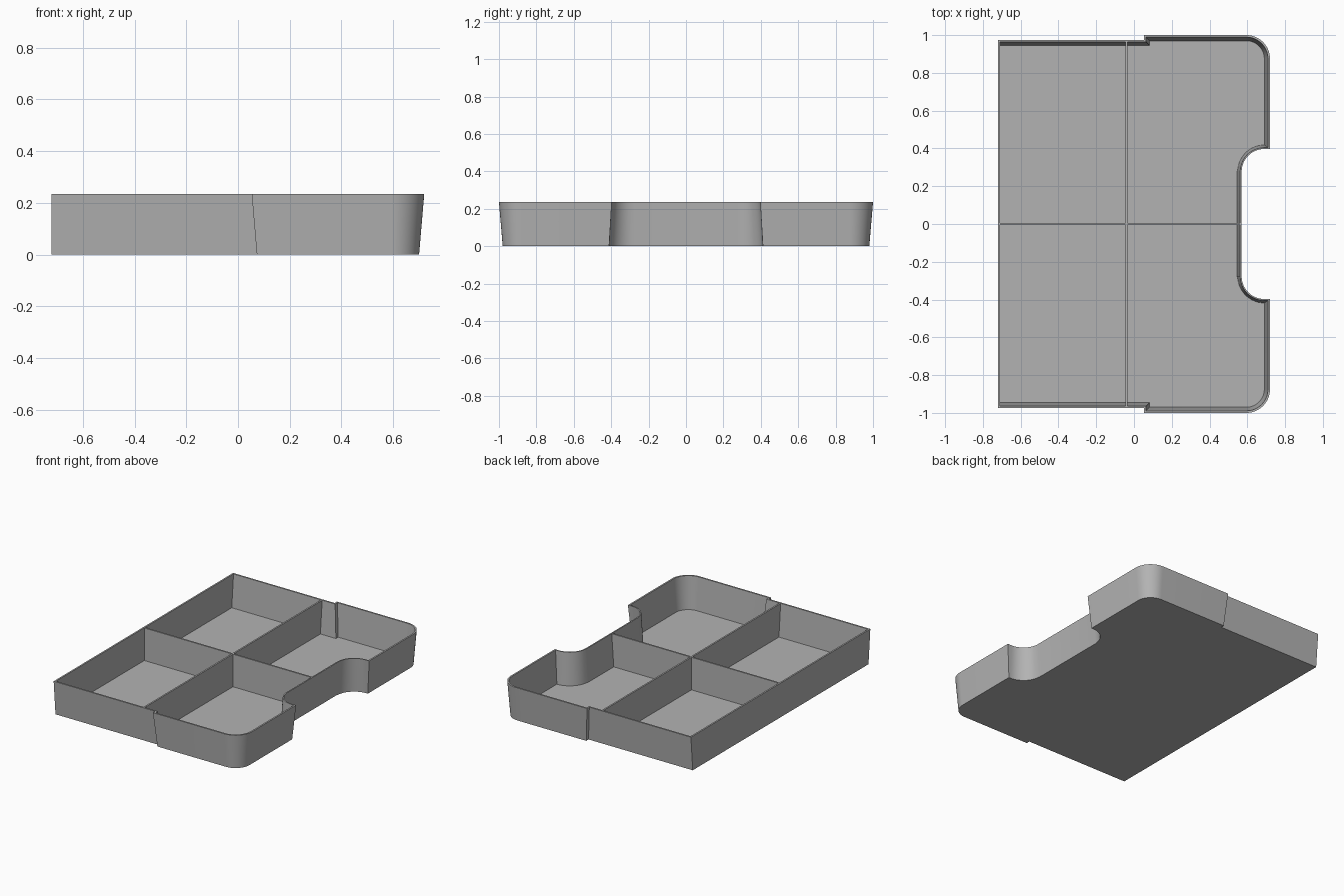
import bpy, bmesh, math

HEIGHT, FLOOR, WALL, DRAFT = 0.235, 0.01, 0.011, 0.02

if "Cube" in bpy.data.objects:
    bpy.data.objects.remove(bpy.data.objects["Cube"])

grey = bpy.data.materials.new("plain grey")
grey.use_nodes = True
colour = (0.45, 0.45, 0.45, 1)
grey.diffuse_color = colour
grey.node_tree.nodes["Principled BSDF"].inputs["Base Color"].default_value = colour


def finish(name, bm):
    bmesh.ops.recalc_face_normals(bm, faces=bm.faces[:])
    mesh = bpy.data.meshes.new(name)
    bm.to_mesh(mesh)
    bm.free()
    mesh.materials.append(grey)
    ob = bpy.data.objects.new(name, mesh)
    bpy.context.collection.objects.link(ob)
    bpy.ops.object.select_all(action='DESELECT')
    ob.select_set(True)
    bpy.context.view_layer.objects.active = ob
    bpy.ops.object.shade_smooth_by_angle(angle=math.radians(25))
    return ob


def arc(cx, cy, r, start, end, steps=14):
    angles = [math.radians(start + (end - start) * i / steps) for i in range(steps + 1)]
    return [(cx + r * math.cos(a), cy + r * math.sin(a)) for a in angles]


def outline(d, left):
    """Tray outline moved inwards by d, with the straight left wall moved by left."""
    half = [(-0.72 + left, 0.975 - d), (0.053 + d, 0.975 - d), (0.053 + d, 1 - d)]
    half += arc(0.595, 0.875, 0.125 - d, 90, 0)             # rounded outer corner
    half += [(0.72 - d, 0.397 + d * 0.7)]
    half += arc(0.69, 0.277, 0.12 + d * 0.7, 90, 180)       # scooped notch corner
    half[-1] = (0.57 - d * 0.8, 0.277)
    return half + [(x, -y) for x, y in reversed(half)]


# Tray shell: drafted outer wall, rim, inner wall and floor
bm = bmesh.new()
floor_d = DRAFT * (1 - FLOOR / HEIGHT) + WALL
levels = [(DRAFT, 0, 0), (0, 0, HEIGHT), (WALL, WALL, HEIGHT), (floor_d, WALL, FLOOR)]
rings = [[bm.verts.new((x, y, z)) for x, y in outline(d, left)] for d, left, z in levels]
for low, high in zip(rings, rings[1:]):
    n = len(low)
    for i in range(n):
        j = (i + 1) % n
        bm.faces.new((low[i], low[j], high[j], high[i]))
bm.faces.new(rings[0])
bm.faces.new(rings[-1])
finish("tray_shell", bm)


def divider(name, low, high, along_y, offset):
    """Thin upright wall whose ends follow the slope of the tray walls."""
    bm = bmesh.new()
    top = HEIGHT - 0.001
    profile = [(low[0], FLOOR / 2), (low[1], FLOOR / 2), (high[1], top), (high[0], top)]
    sides = []
    for s in (offset - WALL / 2, offset + WALL / 2):
        sides.append([bm.verts.new((s, p, z) if along_y else (p, s, z)) for p, z in profile])
    bm.faces.new(sides[0])
    bm.faces.new(sides[1])
    for i in range(4):
        j = (i + 1) % 4
        bm.faces.new((sides[0][i], sides[0][j], sides[1][j], sides[1][i]))
    finish(name, bm)


# Crossing dividers
divider("cross_divider", (-0.948, 0.948), (-0.968, 0.968), True, -0.04)
divider("long_divider", (-0.715, 0.549), (-0.715, 0.564), False, 0)
